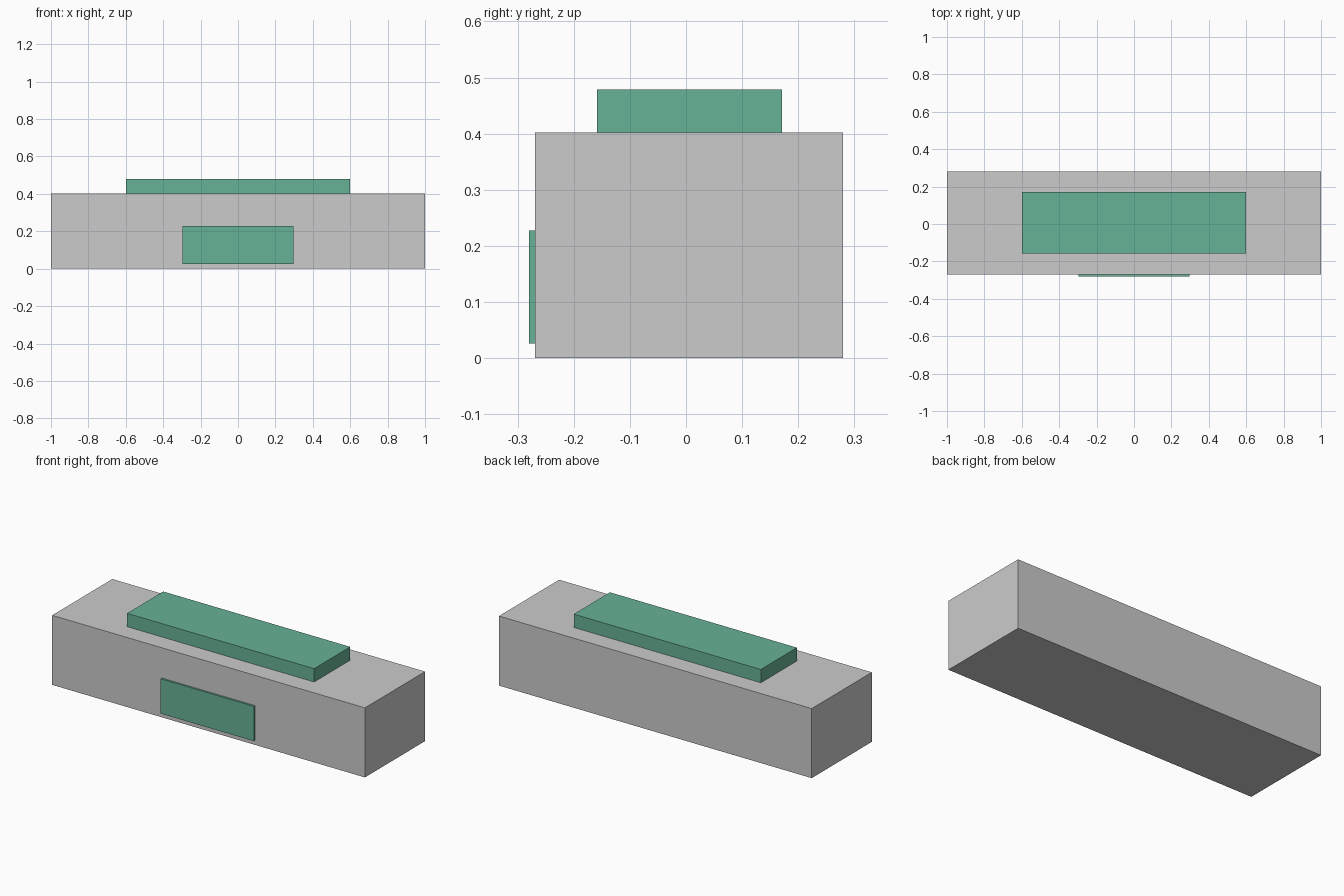
import bpy
import bmesh
from mathutils import Vector

if "Cube" in bpy.data.objects:
    bpy.data.objects.remove(bpy.data.objects["Cube"])

green = bpy.data.materials.new("green")
green.diffuse_color = (0.136, 0.445, 0.305, 1)
green.use_nodes = True
green.node_tree.nodes["Principled BSDF"].inputs["Base Color"].default_value = green.diffuse_color


def box(name, low, high, material=None):
    """Box spanning two opposite corners."""
    low, high = Vector(low), Vector(high)
    bm = bmesh.new()
    bmesh.ops.create_cube(bm, size=1)
    bmesh.ops.scale(bm, vec=high - low, verts=bm.verts)
    mesh = bpy.data.meshes.new(name)
    bm.to_mesh(mesh)
    bm.free()
    obj = bpy.data.objects.new(name, mesh)
    obj.location = (low + high) / 2
    bpy.context.collection.objects.link(obj)
    if material:
        mesh.materials.append(material)
    return obj


# Main block
box("body", (-1, -0.269, 0), (1, 0.28, 0.402))
# Raised slab on top
box("top_slab", (-0.598, -0.159, 0.402), (0.598, 0.171, 0.479), green)
# Thin plate on the front face
box("front_plate", (-0.298, -0.28, 0.026), (0.298, -0.269, 0.227), green)
